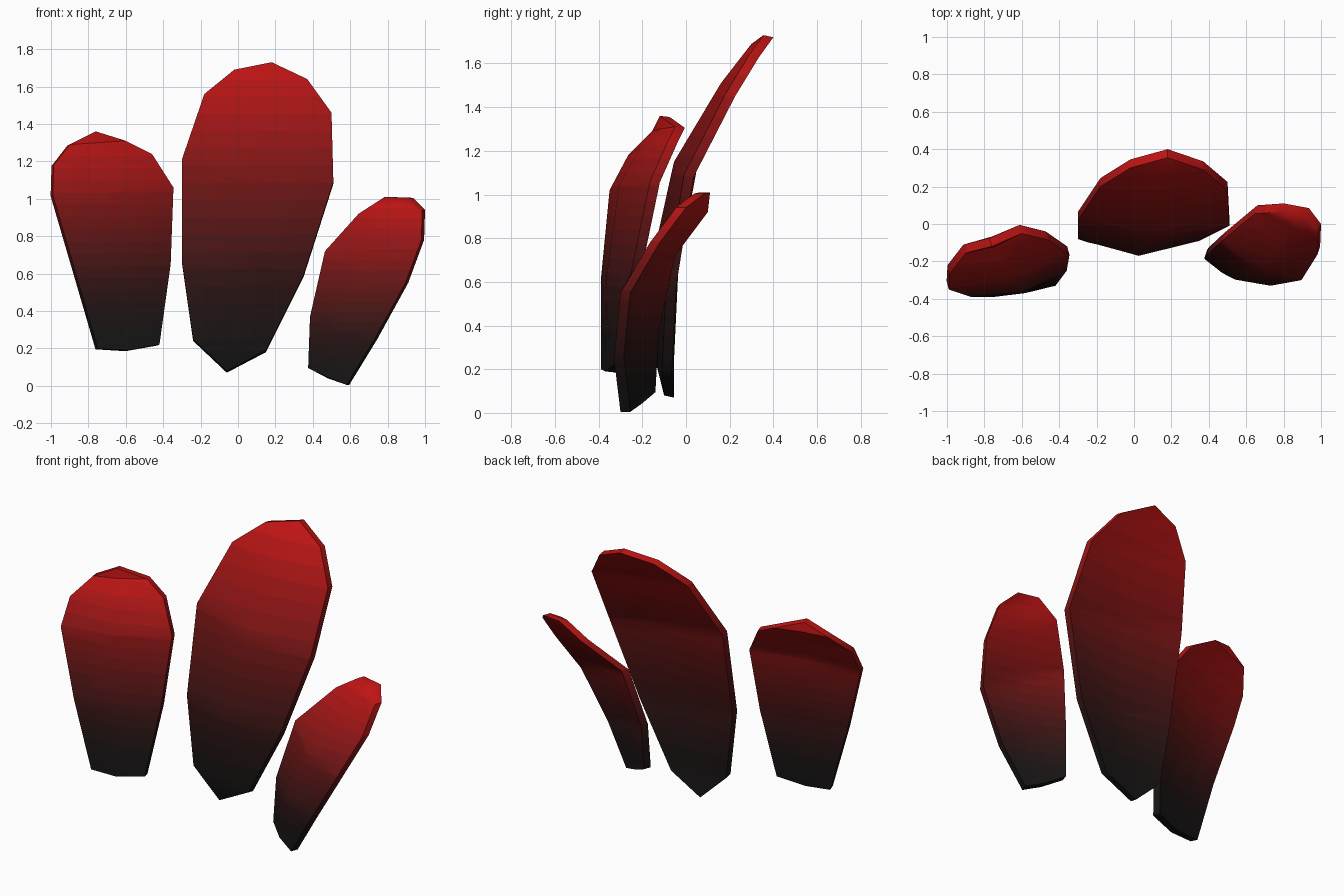
import bpy, bmesh, math
from mathutils import Vector

if "Cube" in bpy.data.objects:
    bpy.data.objects.remove(bpy.data.objects["Cube"])

BANDS = 18

# Dark-to-red ramp shared by all petals
ramp = []
for i in range(BANDS):
    t = (i + 0.5) / BANDS
    m = bpy.data.materials.new(f"petal_shade_{i:02d}")
    m.diffuse_color = (0.008 + 0.56 * t ** 2.6, 0.007, 0.007, 1)
    m.use_nodes = True
    m.node_tree.nodes["Principled BSDF"].inputs["Base Color"].default_value = m.diffuse_color
    ramp.append(m)


def petal(name, base, rows, tip, back, bulge):
    """Curved slab: rows hold left and right front rim points, back is the rim depth."""
    back = Vector(back)
    out = Vector((back.x, back.y, 0)).normalized()
    bm = bmesh.new()

    # Front and back skins, each with a raised middle line
    def skin(offset, k):
        b = bm.verts.new(Vector(base) + offset)
        t = bm.verts.new(Vector(tip) + offset)
        grid = []
        for (l, r), h in zip(rows, bulge):
            l, r = Vector(l) + offset, Vector(r) + offset
            mid = (l + r) / 2 - out * h * k
            grid.append([bm.verts.new(p) for p in (l, mid, r)])
        for i in range(2):
            bm.faces.new((b, grid[0][i + 1], grid[0][i]))
            bm.faces.new((t, grid[-1][i], grid[-1][i + 1]))
            for lo, hi in zip(grid, grid[1:]):
                bm.faces.new((lo[i], lo[i + 1], hi[i + 1], hi[i]))
        return [b] + [g[2] for g in grid] + [t] + [g[0] for g in reversed(grid)]

    front, rear = skin(Vector(), 1.0), skin(back, 0.5)

    # Rim joining the two skins
    n = len(front)
    for i in range(n):
        j = (i + 1) % n
        bm.faces.new((front[i], front[j], rear[j], rear[i]))

    # Cut into height bands for the colour fade
    zs = [v.co.z for v in bm.verts]
    z0, step = min(zs), (max(zs) - min(zs)) / BANDS
    for i in range(1, BANDS):
        bmesh.ops.bisect_plane(bm, geom=bm.verts[:] + bm.edges[:] + bm.faces[:], dist=1e-5,
                               plane_co=(0, 0, z0 + i * step), plane_no=(0, 0, 1))
    bmesh.ops.recalc_face_normals(bm, faces=bm.faces[:])
    for f in bm.faces:
        z = f.calc_center_median().z
        f.material_index = max(0, min(BANDS - 1, int((z - z0) / step)))

    me = bpy.data.meshes.new(name)
    bm.to_mesh(me)
    bm.free()
    for m in ramp:
        me.materials.append(m)
    ob = bpy.data.objects.new(name, me)
    bpy.context.collection.objects.link(ob)
    bpy.ops.object.select_all(action='DESELECT')
    ob.select_set(True)
    bpy.context.view_layer.objects.active = ob
    bpy.ops.object.shade_smooth_by_angle(angle=math.radians(40))


# Tall middle petal
petal("middle_petal", (-0.06, -0.10, 0.08),
      [((-0.24, -0.10, 0.25), (0.15, -0.11, 0.19)),
       ((-0.30, -0.08, 0.67), (0.35, -0.09, 0.59)),
       ((-0.30, 0.02, 1.21), (0.51, -0.01, 1.09)),
       ((-0.18, 0.20, 1.56), (0.50, 0.18, 1.46)),
       ((-0.02, 0.30, 1.69), (0.37, 0.29, 1.64))],
      (0.18, 0.355, 1.73), (0, 0.045, -0.01), (0.03, 0.085, 0.06, 0.03, 0.015))

# Left petal, turned outward
petal("left_petal", (-0.59, -0.37, 0.19),
      [((-0.75, -0.39, 0.20), (-0.42, -0.33, 0.22)),
       ((-0.87, -0.39, 0.61), (-0.36, -0.25, 0.65)),
       ((-0.99, -0.35, 1.02), (-0.345, -0.165, 1.06)),
       ((-0.985, -0.265, 1.18), (-0.46, -0.085, 1.24)),
       ((-0.90, -0.155, 1.29), (-0.60, -0.05, 1.31))],
      (-0.76, -0.12, 1.36), (-0.012, 0.045, -0.005), (0.01, 0.045, 0.05, 0.04, 0.02))

# Short right petal, leaning outward
petal("right_petal", (0.48, -0.25, 0.04),
      [((0.375, -0.185, 0.095), (0.58, -0.30, 0.005)),
       ((0.385, -0.17, 0.37), (0.73, -0.33, 0.25)),
       ((0.465, -0.095, 0.72), (0.895, -0.30, 0.55)),
       ((0.645, 0.055, 0.92), (0.98, -0.165, 0.78)),
       ((0.785, 0.065, 1.01), (0.985, -0.045, 0.94))],
      (0.92, 0.04, 1.005), (0.015, 0.045, 0), (0.02, 0.05, 0.06, 0.04, 0.02))
